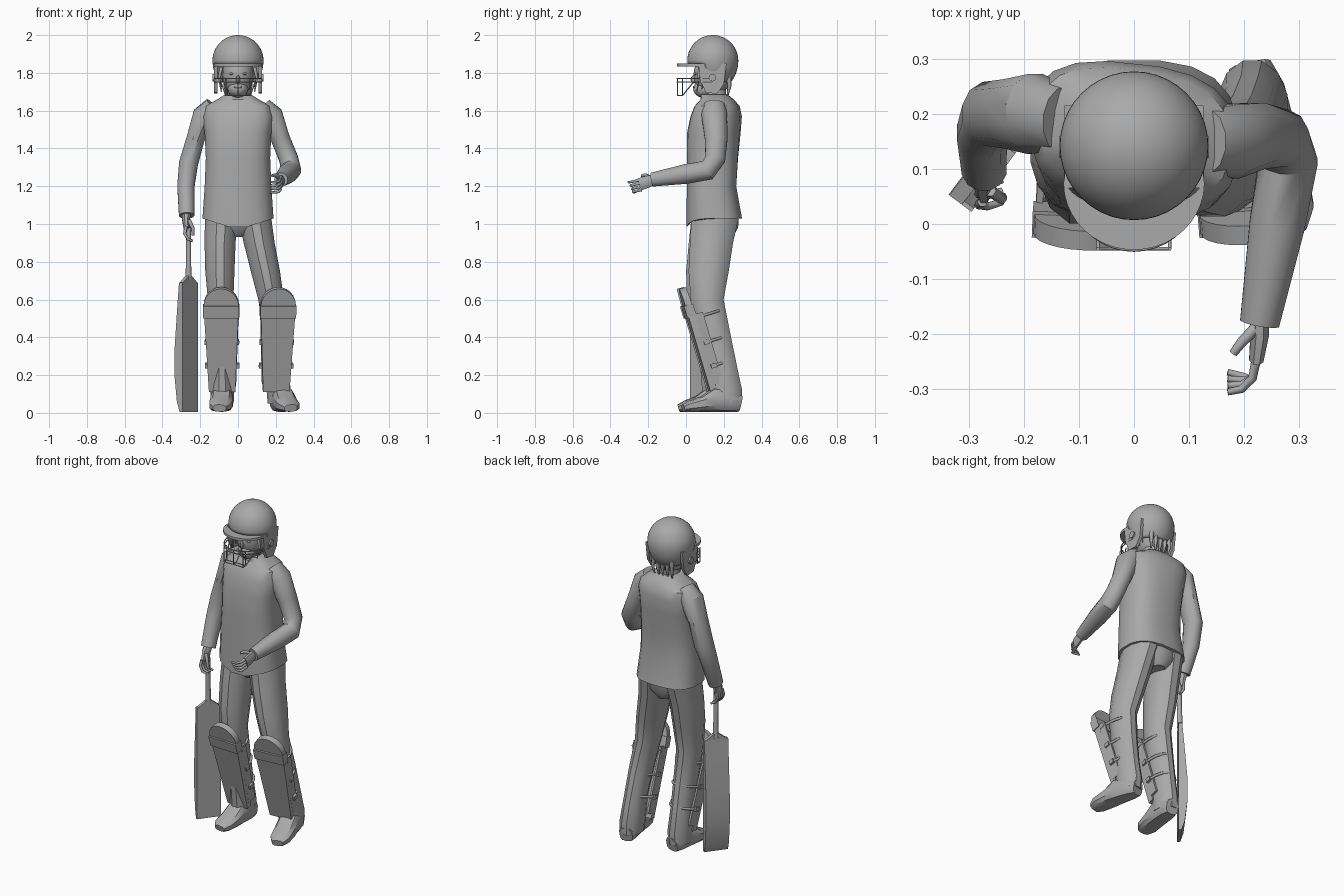
import bpy, bmesh, math
from mathutils import Vector, Matrix

cube = bpy.data.objects.get("Cube")
if cube:
    bpy.data.objects.remove(cube, do_unlink=True)

grey = bpy.data.materials.new("plain grey")
grey.use_nodes = True
tone = (0.4, 0.4, 0.4, 1)
grey.diffuse_color = tone
grey.node_tree.nodes["Principled BSDF"].inputs["Base Color"].default_value = tone


def finish(name, bm, angle=35):
    bmesh.ops.recalc_face_normals(bm, faces=bm.faces)
    mesh = bpy.data.meshes.new(name)
    bm.to_mesh(mesh)
    bm.free()
    mesh.materials.append(grey)
    ob = bpy.data.objects.new(name, mesh)
    bpy.context.collection.objects.link(ob)
    bpy.ops.object.select_all(action='DESELECT')
    ob.select_set(True)
    bpy.context.view_layer.objects.active = ob
    bpy.ops.object.shade_smooth_by_angle(angle=math.radians(angle))
    return ob


def loft(name, rings, sides=12, level=False, power=1.0, adjust=None):
    """Skin elliptical rings (x, y, z, ru, rv), level or square to the path."""
    bm = bmesh.new()
    mids = [Vector(r[:3]) for r in rings]
    loops = []
    for i, ring in enumerate(rings):
        t = Vector((0, 0, 1))
        if not level:
            t = (mids[min(i + 1, len(mids) - 1)] - mids[max(i - 1, 0)]).normalized()
        u = Vector((1, 0, 0))
        u = (u - t * u.dot(t)).normalized()
        v = t.cross(u)
        loop = []
        for k in range(sides):
            a = math.tau * (k + 0.5) / sides
            c, s = math.cos(a), math.sin(a)
            c = math.copysign(abs(c) ** power, c)
            s = math.copysign(abs(s) ** power, s)
            p = mids[i] + u * c * ring[3] + v * s * ring[4]
            loop.append(bm.verts.new(adjust(i, p) if adjust else p))
        loops.append(loop)
    for a, b in zip(loops, loops[1:]):
        for k in range(sides):
            j = (k + 1) % sides
            bm.faces.new((a[k], a[j], b[j], b[k]))
    bm.faces.new(loops[0])
    bm.faces.new(loops[-1])
    return finish(name, bm)


def prism(name, outline, depth, matrix):
    """Outline in local XZ pushed along local Y."""
    bm = bmesh.new()
    face = bm.faces.new([bm.verts.new((x, 0, z)) for x, z in outline])
    ext = bmesh.ops.extrude_face_region(bm, geom=[face])["geom"]
    for v in ext:
        if isinstance(v, bmesh.types.BMVert):
            v.co.y += depth
    bmesh.ops.transform(bm, matrix=matrix, verts=bm.verts)
    return finish(name, bm)


def frame(x, y, z, at):
    m = Matrix((x, y, z)).transposed().to_4x4()
    m.translation = at
    return m


def wire(name, pts, r, taper=1.0):
    cu = bpy.data.curves.new(name, 'CURVE')
    cu.dimensions = '3D'
    cu.bevel_depth = r
    cu.bevel_resolution = 1
    cu.use_fill_caps = True
    sp = cu.splines.new('POLY')
    sp.points.add(len(pts) - 1)
    for i, (q, p) in enumerate(zip(sp.points, pts)):
        q.co = (*p, 1)
        q.radius = 1 + (taper - 1) * i / (len(pts) - 1)
    cu.materials.append(grey)
    ob = bpy.data.objects.new(name, cu)
    bpy.context.collection.objects.link(ob)
    bpy.ops.object.select_all(action='DESELECT')
    ob.select_set(True)
    bpy.context.view_layer.objects.active = ob
    bpy.ops.object.convert(target='MESH')


def ball(name, at, size, seg=24, rows=16):
    bm = bmesh.new()
    bmesh.ops.create_uvsphere(bm, u_segments=seg, v_segments=rows, radius=1)
    bmesh.ops.transform(bm, matrix=Matrix.Translation(at) @ Matrix.Diagonal((*size, 1)), verts=bm.verts)
    return finish(name, bm)


# Shirt body, with a hem dipping at the front
def dip(i, p):
    if i == 0 and p.y < 0.15:
        p.z -= 0.06 * max(0, 1 - abs(p.x) / 0.19)
    p.y -= 0.12 * p.x * max(0, min(1, (p.z - 1.3) / 0.3))
    return p


loft("shirt", [(0, .15, 1.03, .19, .148), (0, .135, 1.2, .178, .132), (0, .14, 1.35, .172, .136),
               (0, .147, 1.48, .178, .14), (0, .16, 1.57, .19, .132), (0, .165, 1.625, .175, .115),
               (0, .165, 1.66, .11, .085), (0, .15, 1.685, .07, .07)], 20, True, 0.75, dip)
loft("neck", [(0, .16, 1.63, .06, .06), (0, .15, 1.75, .055, .06)], 12, True)

# Sleeves
loft("left_sleeve", [(.13, .15, 1.625, .05, .06), (.175, .15, 1.575, .065, .07), (.225, .16, 1.45, .052, .062),
                     (.268, .155, 1.345, .052, .055), (.28, .115, 1.285, .055, .056),
                     (.26, 0, 1.265, .052, .054), (.228, -.18, 1.235, .037, .038)])
loft("right_sleeve", [(-.13, .19, 1.625, .05, .06), (-.18, .2, 1.575, .062, .075), (-.225, .2, 1.45, .05, .065),
                      (-.262, .2, 1.32, .052, .06), (-.276, .165, 1.2, .047, .052), (-.272, .1, 1.045, .042, .044)])

# Hands with four fingers and a thumb
loft("left_palm", [(.228, -.16, 1.235, .02, .026), (.228, -.2, 1.225, .018, .034), (.222, -.245, 1.21, .014, .036)], 8)
loft("right_palm", [(-.272, .11, 1.07, .026, .022), (-.275, .085, 1.02, .022, .034), (-.272, .07, .975, .016, .036)], 8)
for i in range(4):
    z = 1.235 - .018 * i
    wire("left_finger", [(.224, -.235, z), (.215, -.28, z - .01), (.195, -.3 + .008 * i, z - .014),
                         (.17, -.305 + .012 * i, z - .012)], .009, .7)
    y = .1 - .02 * i
    wire("right_finger", [(-.275, y, .985), (-.282, y - .005, .95), (-.265, y - .008, .92), (-.24, y, .91)], .0095, .75)
wire("left_thumb", [(.22, -.19, 1.245), (.195, -.215, 1.26), (.18, -.235, 1.255)], .011, .7)
wire("right_thumb", [(-.26, .06, 1.02), (-.24, .045, .98), (-.238, .05, .94)], .011, .7)

# Trousers: height, right x, left x, y, radii
leg = [(1.04, -.088, .088, .155, .09, .13), (.9, -.095, .112, .135, .085, .118), (.75, -.096, .145, .12, .08, .11),
       (.6, -.092, .175, .112, .07, .09), (.42, -.088, .197, .15, .064, .088), (.25, -.085, .21, .19, .06, .082),
       (.12, -.083, .215, .212, .066, .088), (.05, -.083, .217, .215, .062, .082)]
for col, name in ((1, "right_trouser_leg"), (2, "left_trouser_leg")):
    back = .045 if col == 1 else 0
    loft(name, [(r[col], r[3] - back * (1.04 - r[0]), r[0], r[4], r[5]) for r in leg], 12, True)
loft("trouser_seat", [(0, .17, .93, .05, .08), (0, .16, .98, .13, .12), (0, .155, 1.05, .17, .13)], 12, True)

# Shoes
for name, heel, toe in (("right_shoe", (-.075, .245), (-.098, -.038)), ("left_shoe", (.21, .285), (.28, -.015))):
    rings = []
    for t, w, h in ((0, .04, .09), (.15, .055, .11), (.45, .06, .13), (.65, .062, .085), (.88, .058, .06), (1, .035, .04)):
        x, y = (a + (b - a) * t for a, b in zip(heel, toe))
        rings.append((x, y, h / 2 + .005, w, h / 2))
    loft(name, rings, 10, False, 0.7)

# Leg pads: tilted boards with a rounded knee, a raised band and straps
for side, x, y, yaw in (("right", -.084, .115, -.04), ("left", .203, .125, .08)):
    m = Matrix.Translation((x, y, .11)) @ Matrix.Rotation(yaw, 4, 'Z') @ Matrix.Rotation(.29, 4, 'X')
    arc = [math.pi * k / 12 for k in range(13)]
    board = [(-.07, 0), (.07, 0)] + [(.093 * math.cos(a), .475 + .095 * math.sin(a)) for a in arc]
    prism(side + "_pad", board, .036, m)
    band = [(-.095, .41), (.095, .41), (.096, .475), (-.096, .475)]
    prism(side + "_pad_band", band, .05, m @ Matrix.Translation((0, -.008, 0)))
    for s in (-1, 1):
        wing = [(s * .06, .03), (s * .072, .03), (s * .09, .42), (s * .078, .42)]
        prism(side + "_pad_wing", wing, .06, m @ Matrix.Translation((0, .02, 0)))
    for h, back in ((.13, .15), (.26, .17), (.4, .18)):
        path = [m @ Vector((.08 * math.cos(a), .04 + (back - .04) * math.sin(a), h)) for a in arc]
        wire(side + "_pad_strap", path, .008)
        for s in (-1, 1):
            prism(side + "_pad_buckle", [(-.008, -.012), (.008, -.012), (.008, .012), (-.008, .012)], .03,
                  m @ Matrix.Translation((s * .083, .04, h)))

# Bat: bulged blade, sloped shoulder and round handle
across, behind, up = Vector((.6, .8, 0)), Vector((-.8, .6, 0)), Vector((0, 0, 1))
blade = [(0, .005), (0, .69), (.022, .69), (.034, .55), (.05, .35), (.052, .2), (.036, .06), (.018, .005)]
prism("bat_blade", blade, .14, frame(behind, across, up, (-.295, .022, 0)))
shoulder = [(.005, .688), (.135, .688), (.085, .725), (.055, .725)]
prism("bat_shoulder", shoulder, .022, frame(across, behind, up, (-.295, .022, 0)))
loft("bat_handle", [(-.262, .086, .7, .016, .016), (-.262, .082, .85, .014, .014), (-.262, .078, 1.0, .015, .015)], 12, True)

# Head with nose, chin, ears and loose hair
ball("head", (0, .14, 1.79), (.083, .1, .115))
ball("jaw", (0, .1, 1.715), (.055, .062, .048), 16, 10)
ball("nose", (0, .04, 1.765), (.012, .016, .022), 8, 6)
ball("mouth", (0, .044, 1.725), (.024, .008, .007), 10, 6)
for s in (-1, 1):
    ball("eye", (s * .032, .055, 1.795), (.014, .01, .008), 10, 6)
    ball("ear", (s * .085, .14, 1.78), (.012, .022, .03), 10, 6)
    for k in range(6):
        y, z = .065 + .024 * k, 1.70 + .012 * (k % 3)
        wire("hair_lock", [(s * .088, y + .01, 1.83), (s * .1, y, 1.77), (s * .088, y - .006, z)], .011, .25)
for k in range(5):
    x = -.06 + .03 * k
    wire("back_hair_lock", [(x, .225, 1.79), (x * 1.1, .23, 1.73), (x, .22, 1.68)], .016, .3)

# Helmet shell, open over the face
bm = bmesh.new()
bmesh.ops.create_uvsphere(bm, u_segments=40, v_segments=28, radius=.135)
for v in bm.verts:
    v.co.z *= 1.2 if v.co.z < 0 else 1
    v.co += Vector((0, .142, 1.865))
gone = [f for f in bm.faces if f.calc_center_median().z < (1.838 if f.calc_center_median().y < .095 else 1.745)]
bmesh.ops.delete(bm, geom=gone, context='FACES')
shell = finish("helmet_shell", bm)
solid = shell.modifiers.new("thickness", 'SOLIDIFY')
solid.thickness = .01

# Ear flaps and guard bolts
flap = [(.065, 1.85), (.075, 1.76), (.105, 1.695), (.165, 1.69), (.2, 1.74), (.215, 1.85)]
for s in (-1, 1):
    side = frame(Vector((0, 1, 0)), Vector((s, 0, 0)), up, (s * .108, 0, 0))
    prism("ear_flap", flap, .018, side)
    bolt = [(.14 + .02 * math.cos(math.tau * k / 12), 1.775 + .02 * math.sin(math.tau * k / 12)) for k in range(12)]
    prism("guard_bolt", bolt, .027, side)

# Peak
steps = [math.pi * k / 20 for k in range(21)]
peak = [(-.128 * math.cos(a), .075 - .122 * math.sin(a)) for a in steps]
peak += [(.126 * math.cos(a), .085 - .06 * math.sin(a)) for a in steps]
prism("helmet_peak", peak, .014, frame(Vector((1, 0, 0)), up, Vector((0, 1, 0)), (0, 0, 1.835)))

# Face guard
for z in (1.77, 1.752):
    wire("guard_bar", [(-.125 * math.cos(a), .14 - .187 * math.sin(a) ** .7, z) for a in steps], .0035)
for y in (-.045, -.018):
    wire("guard_lower_bar", [(-.065, y, 1.77), (-.065, y, 1.68), (.065, y, 1.68), (.065, y, 1.77)], .0035)
for x in (-.065, 0, .065):
    wire("guard_upright", [(x, -.045, 1.77), (x, -.045, 1.68), (x, -.018, 1.68), (x * 1.4, .04, 1.752)], .0035)
